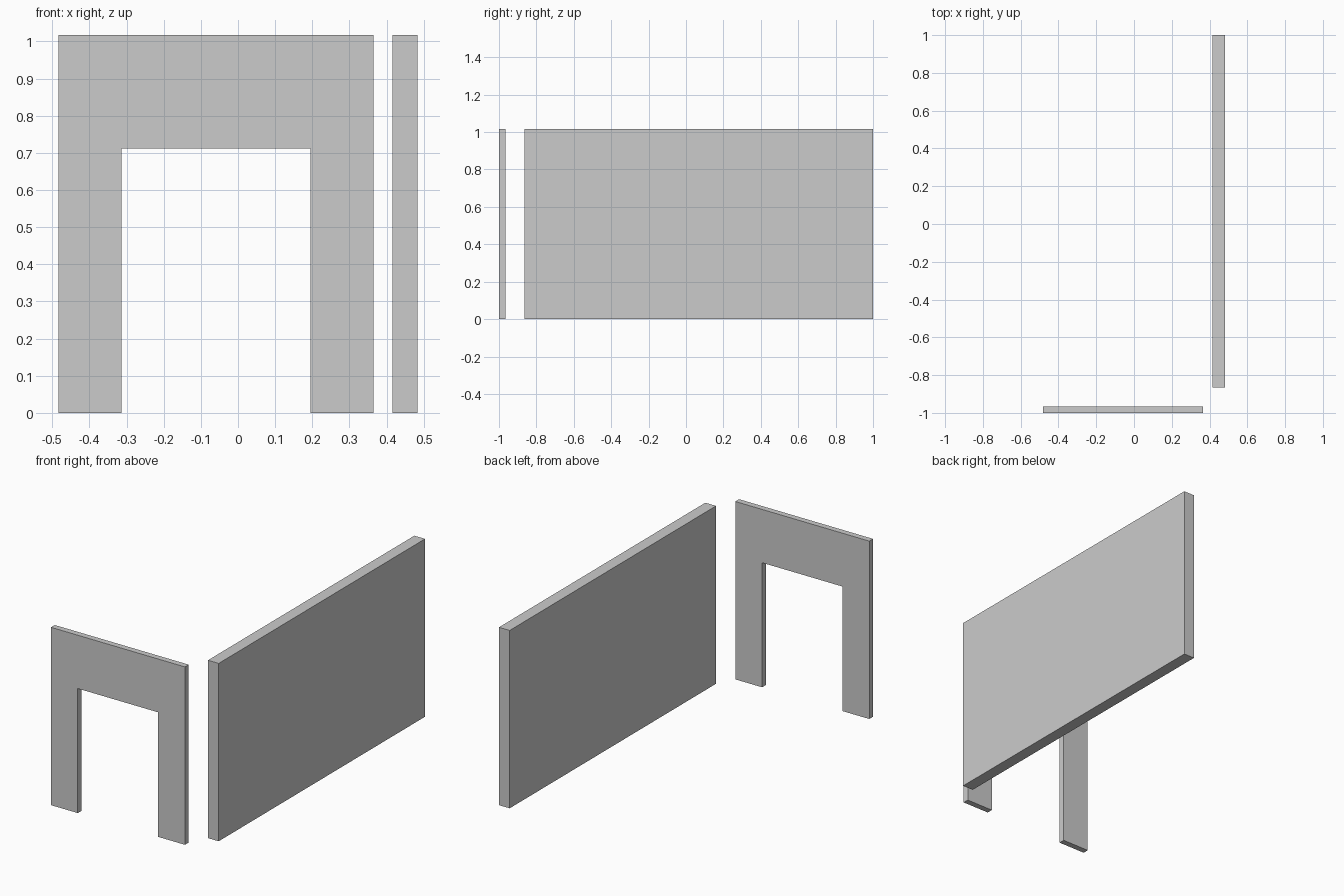
import bpy, bmesh

if "Cube" in bpy.data.objects:
    bpy.data.objects.remove(bpy.data.objects["Cube"])

WALL_H = 1.017


def extruded(name, profile, y0, y1):
    """Extrude an (x, z) outline from y0 to y1."""
    bm = bmesh.new()
    face = bm.faces.new([bm.verts.new((x, y0, z)) for x, z in profile])
    res = bmesh.ops.extrude_face_region(bm, geom=[face])
    verts = [g for g in res["geom"] if isinstance(g, bmesh.types.BMVert)]
    bmesh.ops.translate(bm, verts=verts, vec=(0, y1 - y0, 0))
    bmesh.ops.recalc_face_normals(bm, faces=bm.faces)
    mesh = bpy.data.meshes.new(name)
    bm.to_mesh(mesh)
    bm.free()
    obj = bpy.data.objects.new(name, mesh)
    bpy.context.collection.objects.link(obj)
    return obj


# Thin wall with a doorway open at the floor
left, right = -0.483, 0.3644
door_left, door_right, door_top = -0.3136, 0.1949, 0.712
extruded("doorway_wall", [
    (left, 0), (door_left, 0), (door_left, door_top), (door_right, door_top),
    (door_right, 0), (right, 0), (right, WALL_H), (left, WALL_H),
], -1.0, -0.966)

# Long solid wall, running front to back
extruded("long_wall", [
    (0.4153, 0), (0.483, 0), (0.483, WALL_H), (0.4153, WALL_H),
], -0.8644, 1.0)
